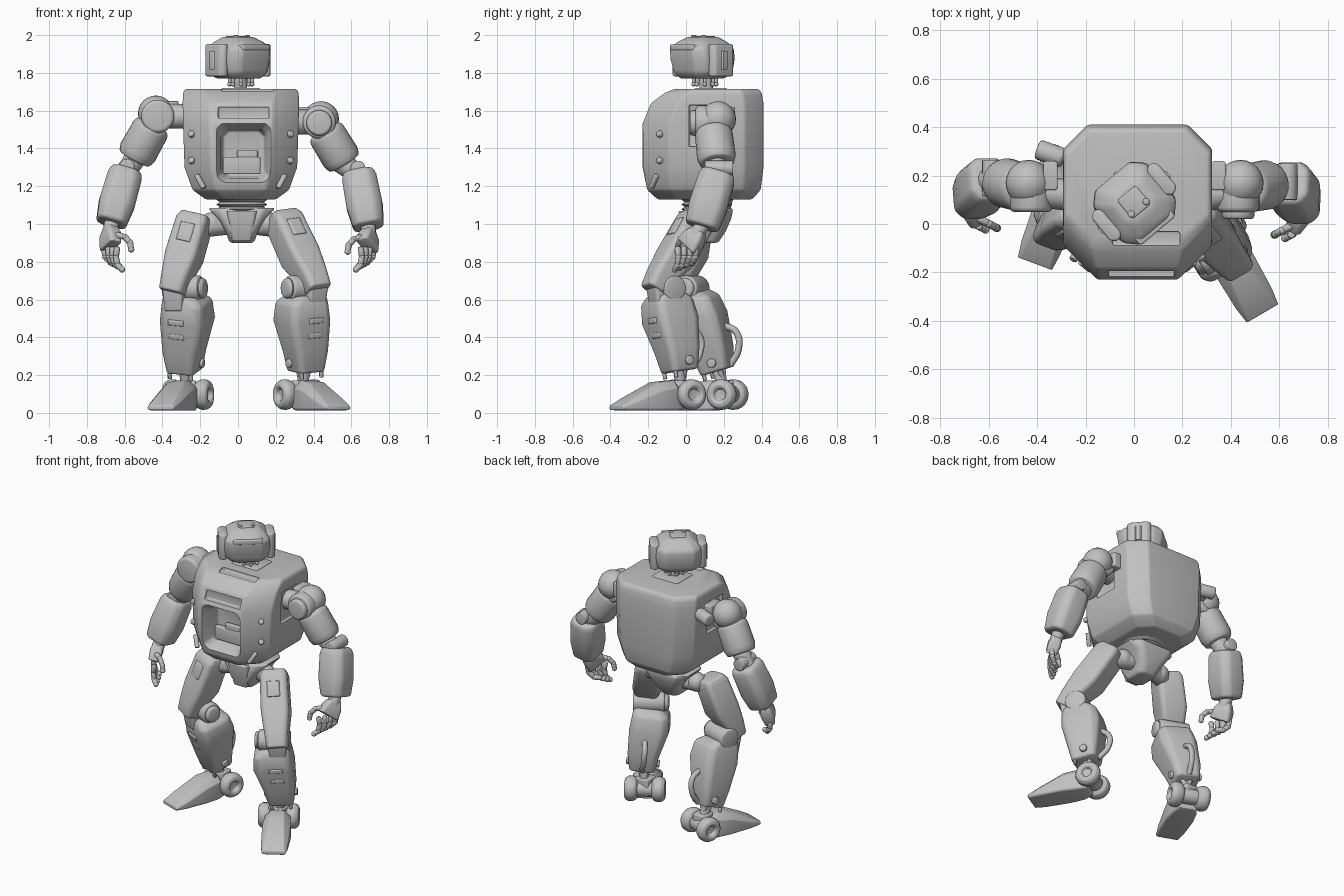
import bpy, bmesh
from math import radians, sin, cos, pi
from mathutils import Vector, Matrix

if "Cube" in bpy.data.objects:
    bpy.data.objects.remove(bpy.data.objects["Cube"])

grey = bpy.data.materials.new("light grey")
grey.use_nodes = True
grey.diffuse_color = (0.53, 0.53, 0.53, 1)
grey.node_tree.nodes["Principled BSDF"].inputs["Base Color"].default_value = grey.diffuse_color
I = Matrix.Identity(4)
UP, FRONT = Vector((0, 0, 1)), Vector((0, -1, 0))


def frame(a, b, front=FRONT):
    """Local z runs from a to b, local -y faces front."""
    a, z = Vector(a), (Vector(b) - Vector(a)).normalized()
    y = -(front - z * front.dot(z)).normalized()
    m = Matrix((y.cross(z), y, z)).transposed().to_4x4()
    m.translation = a
    return m


def finish(ob):
    """Bake the modifiers, then smooth with sharp edges kept."""
    bpy.context.view_layer.update()
    mesh = bpy.data.meshes.new_from_object(ob.evaluated_get(bpy.context.evaluated_depsgraph_get()))
    ob.modifiers.clear()
    ob.data = mesh
    for p in mesh.polygons:
        p.use_smooth = True
    mesh.set_sharp_from_angle(angle=radians(38))


def loft(name, rings, m=I, bevel=0.015, cuts=()):
    """Skin a stack of closed point rings with flat caps and rounded edges."""
    bm = bmesh.new()
    loops = [[bm.verts.new(m @ Vector(p)) for p in r] for r in rings]
    n = len(loops[0])
    for lo, hi in zip(loops, loops[1:]):
        for i in range(n):
            bm.faces.new((lo[i], lo[(i + 1) % n], hi[(i + 1) % n], hi[i]))
    bm.faces.new(loops[0][::-1])
    bm.faces.new(loops[-1])
    bmesh.ops.recalc_face_normals(bm, faces=bm.faces)
    mesh = bpy.data.meshes.new(name)
    bm.to_mesh(mesh)
    bm.free()
    mesh.materials.append(grey)
    ob = bpy.data.objects.new(name, mesh)
    bpy.context.collection.objects.link(ob)
    if bevel:
        b = ob.modifiers.new("round", "BEVEL")
        b.width, b.segments, b.limit_method, b.angle_limit = bevel, 3, "ANGLE", radians(25)
    for c in cuts:
        d = ob.modifiers.new("cut", "BOOLEAN")
        d.operation, d.solver, d.object = "DIFFERENCE", "EXACT", c
    finish(ob)
    for c in cuts:
        bpy.data.objects.remove(c)
    return ob


def octo(z, hx, y0, y1, cf=0.03, cb=0.03, cx=0):
    """Chamfered rectangle; cf and cb are the front and back chamfers."""
    half = [(hx - cf, y0), (hx, y0 + cf), (hx, y1 - cb), (hx - cb, y1)]
    return [(cx + x, y, z) for x, y in half] + [(cx - x, y, z) for x, y in half[::-1]]


def shell(name, rings, m=I, bevel=0.015, cuts=()):
    return loft(name, [octo(*r) for r in rings], m, bevel, cuts)


def box(name, c, size, m=I, bevel=0.008, ch=0.008):
    x, y, z = (s / 2 for s in size)
    return shell(name, [(-z, x, -y, y, ch, ch), (z, x, -y, y, ch, ch)], m @ Matrix.Translation(c), bevel)


def lathe(name, a, b, prof, bevel=0.008, n=24):
    """Turn (fraction, radius) pairs about the line a-b."""
    d = Vector(b) - Vector(a)
    m = frame(a, b, FRONT if abs(d.normalized().y) < 0.9 else UP)
    ring = [(cos(2 * pi * i / n), sin(2 * pi * i / n)) for i in range(n)]
    return loft(name, [[(r * x, r * y, t * d.length) for x, y in ring] for t, r in prof], m, bevel)


def rod(name, a, b, r, bevel=0.005, n=16):
    return lathe(name, a, b, [(0, r), (1, r)], bevel, n)


def ball(name, c, r):
    c = Vector(c)
    prof = [((1 - cos(pi * k / 12)) / 2, max(r * sin(pi * k / 12), 0.001)) for k in range(13)]
    return lathe(name, c - UP * r, c + UP * r, prof, 0)


def cable(name, pts, r, m=I):
    cu = bpy.data.curves.new(name, "CURVE")
    cu.dimensions, cu.bevel_depth, cu.bevel_resolution, cu.use_fill_caps = "3D", r, 3, True
    s = cu.splines.new("BEZIER")
    s.bezier_points.add(len(pts) - 1)
    for bp, p in zip(s.bezier_points, pts):
        bp.co = m @ Vector(p)
        bp.handle_left_type = bp.handle_right_type = "AUTO"
    cu.materials.append(grey)
    bpy.context.collection.objects.link(bpy.data.objects.new(name, cu))


# Torso with chest bay, upper slot and shoulder hollows cut out
cx = 0.015
cuts = [shell("cut", [(-.02, .11, -.12, .12), (.06, .12, -.13, .135), (.12, .15, -.165, .17)],
              frame((.03, -.12, 1.375), (.03, -.3, 1.375), UP), .012),
        box("cut", (.03, -.225, 1.59), (.27, .08, .06), bevel=0.01),
        box("cut", (.05, -.06, 1.72), (.28, .06, .04), bevel=0.006)]
cuts += [box("cut", (cx + s * .335, .1, 1.52), (.1, .17, .22), bevel=0.03) for s in (1, -1)]
shell("torso", [(1.13, .185, -.15, .35, .1, .08, cx), (1.18, .255, -.205, .395, .12, .09, cx),
                (1.3, .298, -.23, .41, .14, .1, cx), (1.53, .306, -.23, .41, .14, .1, cx),
                (1.64, .308, -.185, .41, .14, .1, cx), (1.695, .306, -.11, .40, .12, .1, cx),
                (1.715, .295, -.06, .385, .1, .1, cx)], bevel=0.02, cuts=cuts)
box("chest_bay_block", (.02, -.125, 1.31), (.2, .04, .09))
box("chest_bay_step", (.05, -.125, 1.365), (.11, .03, .05))
for s in (1, -1):
    tilt = Matrix.Translation((cx + s * .215, -.17, 1.225)) @ Matrix.Rotation(s * radians(40), 4, "Z") @ Matrix.Rotation(s * radians(35), 4, "Y")
    box("corner_lamp", (0, 0, 0), (0.028, 0.03, 0.085), tilt)
    for x, y, z in ((.2, -.06, 1.675), (.255, -.13, 1.47), (.255, -.13, 1.33)):
        rod("torso_bolt", (cx + s * x, y, z), (cx + s * (x + .012), y - .018, z + .012), 0.018)
box("collar", (.015, .13, 1.712), (.2, .17, .018))

# Neck and head, turned to its left
rod("neck", (.015, .11, 1.69), (.01, .1, 1.8), 0.035)
for k in range(8):
    a = k * pi / 4
    x, y = 0.015 + 0.06 * cos(a), 0.1 + 0.06 * sin(a)
    rod("neck_pin", (x, y, 1.735), (x, y, 1.79), 0.009)
    ball("neck_pin_tip", (x, y, 1.74), 0.012)
H = Matrix.Translation((0, .09, 0)) @ Matrix.Rotation(radians(40), 4, "Z")
shell("head", [(1.77, .10, -.10, .09), (1.80, .135, -.13, .125, .05, .04), (1.87, .145, -.145, .14, .05, .05),
               (1.93, .14, -.155, .14, .05, .05), (1.96, .115, -.13, .11, .05, .04), (1.99, .075, -.07, .07)], H, 0.014)
box("brow", (0, -.13, 1.935), (.19, .05, .03), H, 0.01)
box("crown_plate", (0, 0, 1.985), (.1, .1, .02), H)
for s in (1, -1):
    box("ear_pod", (s * .148, 0, 1.867), (.06, .155, .17), H, 0.022, .02)
    box("ear_pad", (s * .175, 0, 1.867), (.02, .05, .1), H, 0.008, .012)
    rod("crown_sensor", H @ Vector((s * .04, -.03, 1.97)), H @ Vector((s * .04, -.03, 2.0)), 0.014)

# Waist bellows and pelvis
for k in range(5):
    lathe("waist_ring", (.02, .11, 1.04 + k * .025), (.02, .11, 1.067 + k * .025), [(0, .115), (.5, .135), (1, .115)], 0)
shell("pelvis", [(.9, .065, .01, .17), (.96, .085, -.02, .21), (1.03, .125, -.02, .24), (1.085, .18, -.01, .25, .06, .06)],
      Matrix.Translation((.02, 0, 0)), 0.02)
shell("pelvis_guard", [(.91, .05, -.01, .05, .01, .01), (1.07, .08, -.04, .05, .01, .01)], Matrix.Translation((.02, 0, 0)))


def arm(side, s, shoulder, upper_end, elbow, wrist, knuckles):
    S, U, E, W, K = (Vector(v) for v in (shoulder, upper_end, elbow, wrist, knuckles))
    rod(side + "_shoulder_axle", (cx + s * .22, .11, S.z), S, 0.065)
    rod(side + "_shoulder_drum", S + Vector((0, -.09, 0)), S + Vector((0, .09, 0)), 0.088, 0.02, 28)
    ball(side + "_shoulder_dome", S + Vector((s * .01, .03, .015)), 0.095)
    box(side + "_shoulder_bracket", S + Vector((-s * .08, .06, .03)), (.06, .12, .1))
    lathe(side + "_upper_arm", S.lerp(U, .2), U, [(0, .085), (.1, .1), (.8, .103), (1, .09)], 0.012)
    lathe(side + "_elbow", U.lerp(E, -.3), E.lerp(W, .1), [(0, .06), (.5, .055), (1, .06)])
    rod(side + "_elbow_pin", E + Vector((0, -.075, .01)), E + Vector((0, .075, .01)), 0.04)
    # Forearm, wrist and palm
    f = frame(E, W)
    L = (W - E).length
    shell(side + "_forearm", [(.01, .08, -.085, .085, .035, .035), (.05, .092, -.098, .098, .04, .04),
                              (L * .6, .096, -.102, .102, .04, .04), (L - .02, .08, -.09, .09, .035, .035)], f, 0.018)
    rod(side + "_wrist", W.lerp(E, .1), K.lerp(W, .6), 0.04)
    shell(side + "_palm", [(0, .03, -.035, .035, .01, .01), (.05, .042, -.06, .06, .015, .015),
                           ((K - W).length, .034, -.07, .07, .012, .012)], frame(W, K, Vector((-s * .5, -1, 0))), 0.008)
    inward = Vector((-s * .88, -.47, 0))

    def digit(name, p, angles, lengths):
        for a, l in zip(angles, lengths):
            q = p + (inward * sin(radians(a)) - UP * cos(radians(a))) * l
            lathe(name, p, q, [(0, .013), (.2, .017), (.8, .016), (1, .012)], 0.003, 12)
            ball(name + "_joint", q, .0165)
            p = q
    for k in range(4):
        base = K + Vector((s * .024, .033, 0)) * (k - 1.5)
        digit(side + "_finger", base, (-8 + 6 * k, 12 + 12 * k, 50 + 12 * k), (.055, .045, .035))
    digit(side + "_thumb", W.lerp(K, .4) + Vector((-s * .03, -.05, 0)), (78, 45, 10), (.055, .045, .035))


arm("left", 1, (.43, .14, 1.54), (.565, .165, 1.32), (.635, .175, 1.285), (.695, .078, .965), (.685, .005, .88))
lathe("left_shoulder_cap", (.43, .02, 1.535), (.43, .06, 1.535), [(0, .065), (1, .07)], 0.012)
arm("right", -1, (-.425, .14, 1.57), (-.55, .175, 1.345), (-.588, .19, 1.295), (-.677, .1, .985), (-.675, .04, .88))
rod("right_shoulder_rear_link", (-.29, .27, 1.59), (-.4, .31, 1.58), .042, .015)


def leg(side, s, hip, knee, shin_end, ankle, heading):
    P, N, E, A = (Vector(v) for v in (hip, knee, shin_end, ankle))
    d = Vector(heading).normalized()
    lat = UP.cross(d)                      # points to the model's left
    inner = -s * lat
    # Hip joint and thigh, ending in a knee guard
    rod(side + "_hip_axle", (.02 + s * .06, .1, 1.0), P - UP * .05, 0.055)
    ball(side + "_hip_ball", (s * .15 + .01, .08, 1.0), 0.062)
    G = N + d * .06 - inner * .025
    T = frame(P, G, d)
    L = (G - P).length
    shell(side + "_thigh", [(-.02, .075, -.065, .07, .02, .02), (.02, .087, -.085, .085, .02, .02),
                            (L * .55, .09, -.09, .09, .02, .02), (L * .85, .075, -.09, .05, .02, .02),
                            (L + .03, .066, -.08, .02, .02, .02)], T, 0.012)
    box(side + "_thigh_panel", (0, -.088, L * .25), (.08, .016, .1), T)
    shell(side + "_knee_guard", [(-.12, .05, -.03, .04, .01, .01), (.06, .062, -.06, .04, .01, .01)],
          frame(G, G + UP, d), 0.01)
    # Knee drum with caps
    rod(side + "_knee", N - lat * .1, N + lat * .1, 0.068, 0.012)
    rod(side + "_knee_cap", N + inner * .09, N + inner * .125, 0.055, 0.018)
    # Shin with vents, pistons and hose
    F = frame(N, E, d)
    L = (E - N).length
    off = F.to_3x3().inverted() @ inner * .02
    shell(side + "_shin", [(.03, .09, -.09, .07, .025, .025), (.07, .115, -.11, .12, .03, .035, off.x),
                           (.17, .125, -.115, .135, .03, .04, off.x), (L * .72, .1, -.09, .11, .025, .03),
                           (L - .02, .08, -.075, .085, .02, .02)], F, 0.016)
    for t in (.16, .24):
        box(side + "_shin_vent", (0, -.113 + (t - .16) * .15, t), (.09, .016, .03), F)
    for k in (-1, 1):
        rod(side + "_shin_bolt", F @ Vector((k * .075, .02, L - .07)), F @ Vector((k * .105, .02, L - .07)), 0.024)
        rod(side + "_ankle_piston", F @ Vector((k * .04, .03, L - .06)), A + UP * .08 + lat * k * .035, 0.014)
        box(side + "_shin_skirt", (k * .06, -.055, L - .02), (.025, .02, .06), F)
    cable(side + "_hose", [(0, .08, L - .03), (.01, .15, L - .1), (.01, .165, L - .19), (0, .1, L - .25)], 0.018, F)
    rod(side + "_ankle_post", E.lerp(N, .1), A + UP * .09, 0.03)
    # Heel wheels and foot
    C = A + UP * .097
    rod(side + "_wheel_axle", C - lat * .1, C + lat * .1, 0.05)
    box(side + "_ankle_block", C + d * .02 + UP * .02, (.1, .1, .11))
    for k in (-1, 1):
        lathe(side + "_heel_wheel", C + lat * k * .045, C + lat * k * .13,
              [(.1, .03), (0, .055), (.15, .073), (.4, .081), (.7, .08), (.92, .068), (1, .05), (.92, .035), (.7, .028)], 0.003)
    shell(side + "_foot", [(.02, .06, .02, .10, .01, .03), (.08, .08, .012, .172, .01, .04),
                           (.18, .09, .012, .162, .01, .045), (.34, .085, .012, .08, .01, .025),
                           (.41, .075, .015, .04, .008, .01)], frame(A, A + d, -UP), 0.01)


leg("left", 1, (.237, .06, 1.03), (.355, -.105, .66), (.362, -.035, .2), (.325, -.015, 0), (.5, -.86, 0))
leg("right", -1, (-.225, .05, 1.03), (-.29, .03, .66), (-.285, .17, .2), (-.265, .22, 0), (-.35, -.93, 0))
